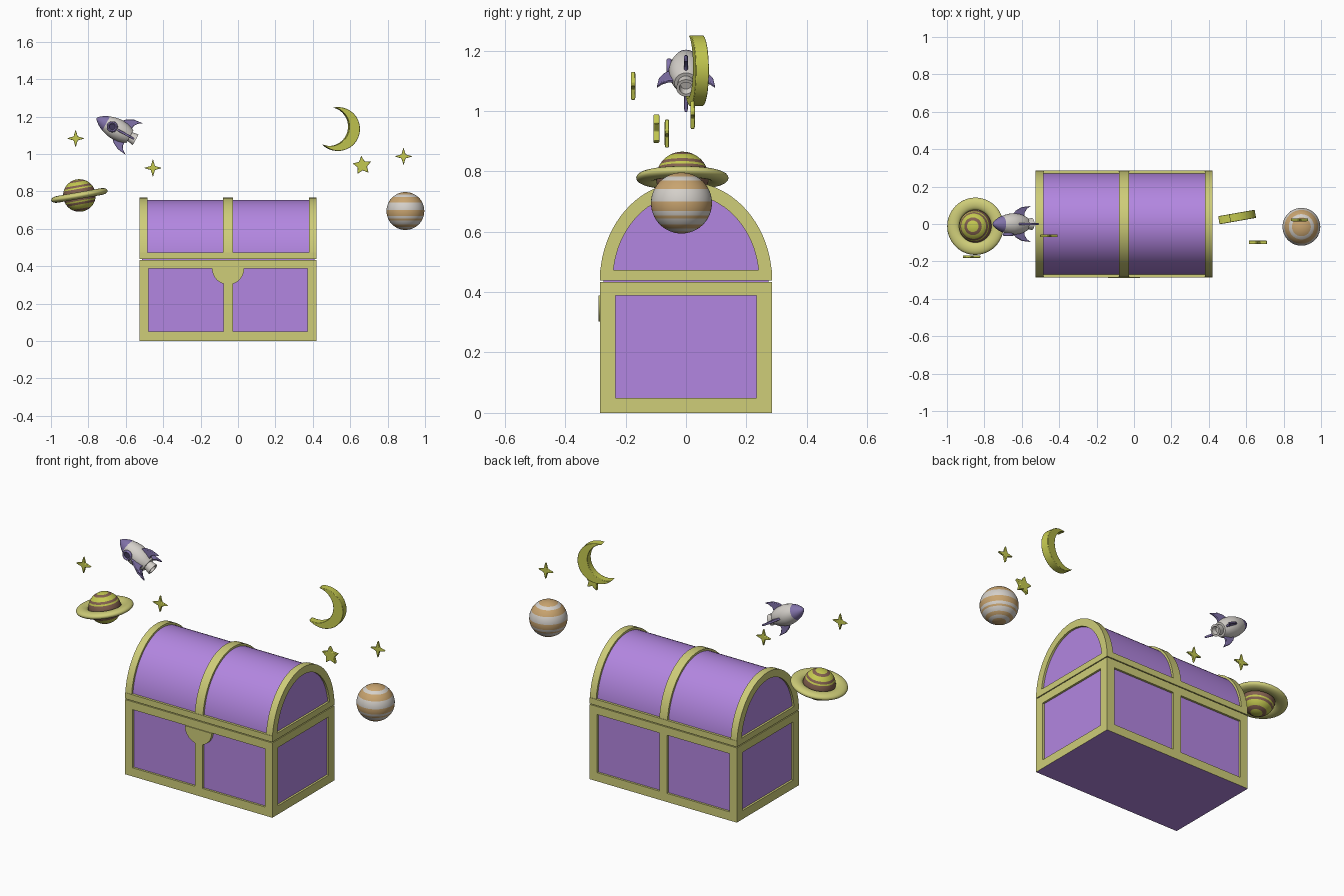
import bpy, bmesh, math
from mathutils import Matrix, Vector

if "Cube" in bpy.data.objects:
    bpy.data.objects.remove(bpy.data.objects["Cube"])


def mat(name, rgb):
    m = bpy.data.materials.new(name)
    m.diffuse_color = (*rgb, 1)
    m.use_nodes = True
    m.node_tree.nodes["Principled BSDF"].inputs["Base Color"].default_value = m.diffuse_color
    return m


PURPLE = mat("chest purple", (0.45, 0.24, 0.75))
TRIM = mat("pale gold trim", (0.62, 0.61, 0.19))
STAR = mat("star yellow", (0.55, 0.58, 0.08))
WHITE = mat("off white", (0.66, 0.63, 0.59))
TAN = mat("planet tan", (0.58, 0.37, 0.16))
BROWN = mat("planet brown", (0.23, 0.12, 0.08))
VIOLET = mat("rocket violet", (0.22, 0.17, 0.40))
DARK = mat("window dark", (0.05, 0.04, 0.10))


def finish(bm, name, mats, matrix=None, rule=None, angle=35):
    bmesh.ops.recalc_face_normals(bm, faces=bm.faces)
    if rule:
        for f in bm.faces:
            f.material_index = rule(f)
    me = bpy.data.meshes.new(name)
    bm.to_mesh(me)
    bm.free()
    ob = bpy.data.objects.new(name, me)
    bpy.context.collection.objects.link(ob)
    for m in mats:
        me.materials.append(m)
    if matrix:
        ob.matrix_world = matrix
    bpy.ops.object.select_all(action='DESELECT')
    ob.select_set(True)
    bpy.context.view_layer.objects.active = ob
    bpy.ops.object.shade_smooth_by_angle(angle=math.radians(angle))
    return ob


def box(name, m, x, y, z, rule=None, mats=None):
    bm = bmesh.new()
    bmesh.ops.create_cube(bm, size=1)
    for v in bm.verts:
        v.co = [(a[0] + a[1]) / 2 + c * (a[1] - a[0]) for a, c in zip((x, y, z), v.co)]
    return finish(bm, name, mats or [m], rule=rule)


def prism(name, m, pts, depth, matrix, bevel=0):
    """Outline in local x/z, extruded from -depth/2 to depth/2 along y."""
    bm = bmesh.new()
    f = bm.faces.new([bm.verts.new((p[0], -depth / 2, p[1])) for p in pts])
    ext = bmesh.ops.extrude_face_region(bm, geom=[f])
    bmesh.ops.translate(bm, vec=(0, depth, 0),
                        verts=[g for g in ext['geom'] if isinstance(g, bmesh.types.BMVert)])
    ob = finish(bm, name, [m], matrix)
    if bevel:
        b = ob.modifiers.new("soft edge", 'BEVEL')
        b.width, b.segments, b.angle_limit = bevel, 2, math.radians(50)
        b.limit_method = 'ANGLE'
    return ob


def lathe(name, mats, prof, matrix, rule=None, n=40):
    """Revolve (radius, height) points about local z."""
    bm = bmesh.new()
    vs = [bm.verts.new((r, 0, z)) for r, z in prof]
    es = [bm.edges.new(e) for e in zip(vs, vs[1:])]
    bmesh.ops.spin(bm, geom=vs + es, axis=(0, 0, 1), cent=(0, 0, 0), angle=2 * math.pi,
                   steps=n, use_merge=True)
    bmesh.ops.remove_doubles(bm, verts=bm.verts, dist=1e-5)
    return finish(bm, name, mats, matrix, rule)


T = Matrix.Translation
X0, X1, Y, MID = -0.526, 0.42, 0.285, -0.053
IN = 0.012

# chest base: inset purple core with raised trim
box("base_core", PURPLE, (X0 + IN, X1 - IN), (-Y + IN, Y - IN), (0.004, 0.45))
box("base_bottom_trim", None, (X0, X1), (-Y, Y), (0, 0.05),
    rule=lambda f: 1 if f.normal.z < -0.9 else 0, mats=[TRIM, PURPLE])
box("base_top_trim", TRIM, (X0, X1), (-Y, Y), (0.388, 0.434))
for sx in (0, 1):
    for sy in (0, 1):
        xs = (X1 - 0.048, X1) if sx else (X0, X0 + 0.048)
        ys = (Y - 0.052, Y) if sy else (-Y, -Y + 0.052)
        box("base_corner_post", TRIM, xs, ys, (0.05, 0.388))
for ys in ((-Y, -Y + 0.03), (Y - 0.03, Y)):
    box("base_middle_post", TRIM, (MID - 0.025, MID + 0.025), ys, (0.05, 0.388))


# lid: arched core, arched bands, bottom slab
def arch(inset, n=40):
    a, b = Y - inset, 0.327 - inset
    return [(a * math.cos(math.pi * i / n), 0.439 + b * math.sin(math.pi * i / n))
            for i in range(n + 1)]


def along_x(x):     # outline x -> world y, extrusion -> world x
    return T((x, 0, 0)) @ Matrix.Rotation(math.pi / 2, 4, 'Z')


prism("lid_core", PURPLE, arch(IN), X1 - X0 - 2 * IN, along_x((X0 + X1) / 2))
for nm, xa, xb in (("left", X0, X0 + 0.041), ("middle", MID - 0.026, MID + 0.026),
                   ("right", X1 - 0.041, X1)):
    prism("lid_band_" + nm, TRIM, arch(0) + arch(0.043)[::-1], xb - xa, along_x((xa + xb) / 2))
box("lid_bottom_trim", TRIM, (X0, X1), (-Y, Y), (0.439, 0.474))

# clasp: half disc on the front
prism("clasp", TRIM, [(0.086 * math.cos(math.pi * i / 24), -0.086 * math.sin(math.pi * i / 24))
                      for i in range(25)], 0.02, T((MID, -Y + 0.005, 0.388)))


# planets: faces striped by height
def stripes(r, cuts):
    def rule(f):
        h = f.calc_center_median().z / r
        return next(k for c, k in cuts if h > c)
    return rule


def planet(name, r, mats, cuts, matrix):
    n = 60
    prof = [(r * math.sin(math.pi * i / n), r * math.cos(math.pi * i / n)) for i in range(n + 1)]
    lathe(name, mats, prof, matrix, stripes(r, cuts), 48)


planet("striped_planet", 0.101, [WHITE, TAN],
       [(0.86, 1), (0.74, 0), (0.45, 1), (0.05, 0), (-0.25, 1), (-0.42, 0), (-0.52, 1),
        (-0.72, 0), (-0.85, 1), (-0.94, 0), (-2, 1)], T((0.895, -0.015, 0.695)))
tilt = T((-0.848, -0.012, 0.778)) @ Matrix.Rotation(math.radians(-10), 4, 'Y')
planet("ringed_planet", 0.087, [STAR, BROWN],
       [(0.94, 0), (0.85, 1), (0.62, 0), (0.5, 1), (0.4, 0), (0.0, 1), (-0.3, 1), (-0.42, 0),
        (-0.55, 1), (-0.82, 0), (-0.93, 1), (-2, 0)], tilt)
lathe("planet_ring", [TRIM],
      [(0.12 + 0.033 * math.cos(math.tau * i / 20), 0.018 * math.sin(math.tau * i / 20))
       for i in range(21)], tilt, n=64)


# crescent moon: two arcs sharing the same tips
def arc(a, b, s, n=28):
    h, mid = (b - a).length / 2, (a + b) / 2
    d = (b - a).normalized()
    nrm = Vector((d.y, -d.x))
    R = (s * s + h * h) / (2 * s)
    off = s - R
    t = math.atan2(h, -off)
    return [mid + nrm * (off + R * math.cos(k)) + d * R * math.sin(k)
            for k in (-(t) + 2 * t * i / n for i in range(n + 1))]


tip_a, tip_b = Vector((-0.104, -0.090)), Vector((-0.045, 0.108))
moon = arc(tip_a, tip_b, 0.172) + arc(tip_a, tip_b, 0.112)[-2:0:-1]
prism("crescent_moon", STAR, moon, 0.044,
      T((0.555, 0.038, 1.14)) @ Matrix.Rotation(math.radians(10), 4, 'Z'), 0.006)


# stars
def star(name, n, ro, ri, thick, loc, turn=0):
    pts = []
    for i in range(2 * n):
        a = math.pi / 2 + math.pi * i / n + turn
        r = ri if i % 2 else ro
        pts.append((r * math.cos(a), r * math.sin(a)))
    prism(name, STAR, pts, thick, T(loc), 0.003)


star("five_point_star", 5, 0.052, 0.026, 0.02, (0.664, -0.098, 0.938), 0.1)
for p in ((-0.868, -0.175, 1.083), (-0.455, -0.063, 0.925), (0.885, 0.022, 0.987)):
    star("sparkle", 4, 0.048, 0.0155, 0.015, p)

# rocket: local z points to the nose, origin at the nose tip
rk = T((-0.757, 0, 1.192)) @ Matrix.Rotation(math.radians(-61), 4, 'Y')
lathe("rocket_body", [WHITE, VIOLET],
      [(0, 0), (0.013, -0.01), (0.025, -0.025), (0.036, -0.043), (0.043, -0.06), (0.051, -0.085),
       (0.056, -0.11), (0.057, -0.13), (0.054, -0.16), (0.047, -0.185), (0.038, -0.205),
       (0, -0.206)], rk, lambda f: 1 if f.calc_center_median().z > -0.058 else 0)
lathe("rocket_nozzle", [WHITE], [(0, -0.2), (0.026, -0.2), (0.032, -0.24), (0.022, -0.24),
                                 (0.018, -0.215), (0, -0.215)], rk)
fin = [(0.05, -0.125), (0.072, -0.145), (0.09, -0.18), (0.096, -0.232), (0.08, -0.208),
       (0.06, -0.195), (0.035, -0.195)]
for i in range(4):
    prism("rocket_fin", VIOLET, fin, 0.012, rk @ Matrix.Rotation(i * math.pi / 2, 4, 'Z'), 0.003)
port = rk @ T((0, -0.052, -0.097)) @ Matrix.Rotation(math.pi / 2, 4, 'X')
lathe("porthole_rim", [VIOLET], [(0.0225 + 0.007 * math.cos(math.tau * i / 12),
                                  0.004 + 0.009 * math.sin(math.tau * i / 12))
                                 for i in range(13)], port, n=32)
lathe("porthole_glass", [DARK], [(0, 0.007), (0.02, 0.007), (0.02, -0.002), (0, -0.002)], port)
